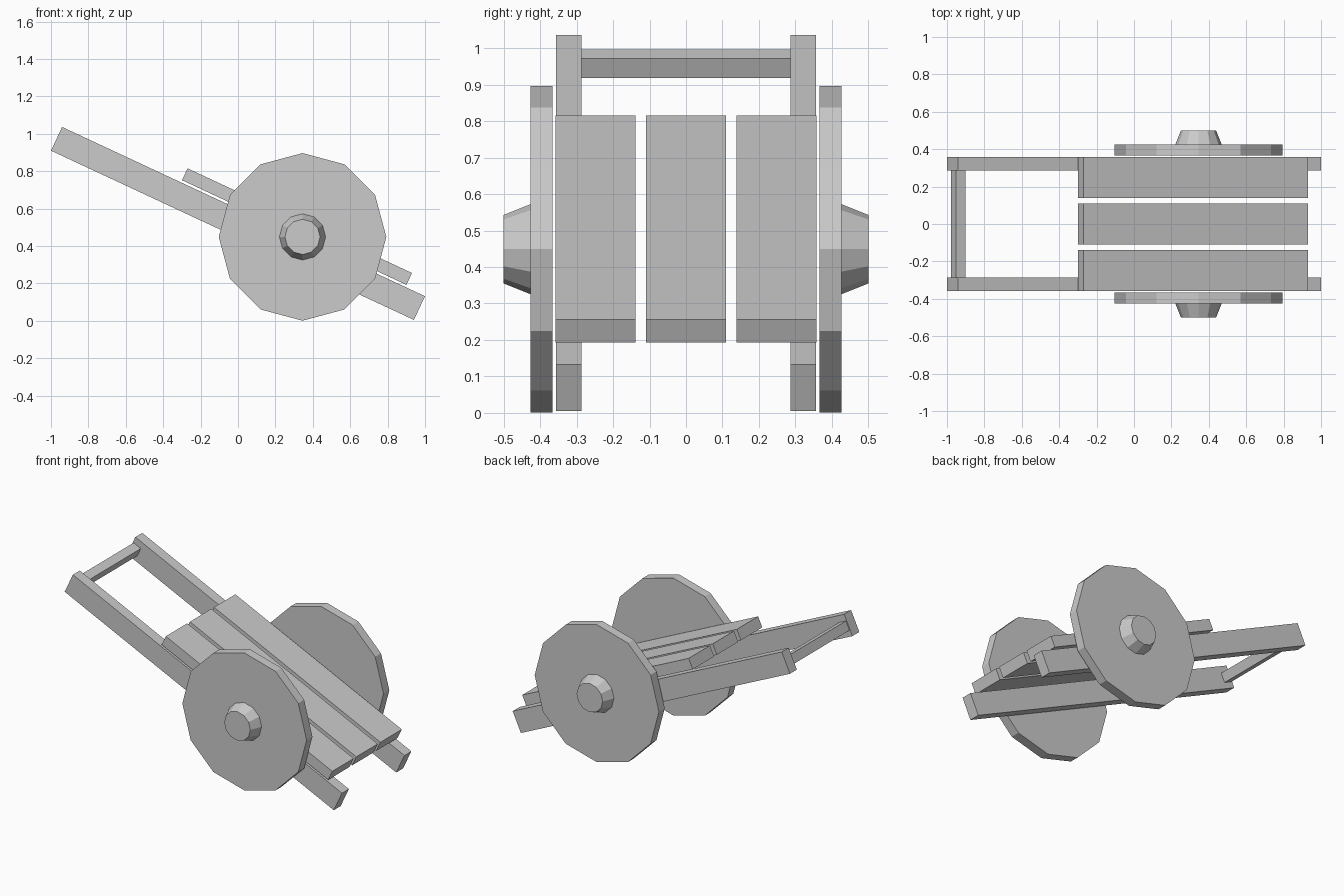
import bpy
from math import radians
from mathutils import Vector, Matrix

if "Cube" in bpy.data.objects:
    bpy.data.objects.remove(bpy.data.objects["Cube"])

TILT = Matrix.Rotation(radians(25), 4, 'Y')    # bed slopes down towards +x
ORIGIN = Vector((0, 0, 0.521))                 # middle of the shafts


def beam(name, along, y, up, size):
    """Box placed in the tilted frame of the cart bed."""
    bpy.ops.mesh.primitive_cube_add(size=1)
    ob = bpy.context.object
    ob.name = name
    ob.data.transform(Matrix.Diagonal((*size, 1)))
    ob.matrix_world = (Matrix.Translation(ORIGIN) @ TILT
                       @ Matrix.Translation((along, y, up)))
    return ob


def disc(name, side, y0, y1, r0, r1):
    """12-sided disc or cone about the wheel axis, from y0 out to y1."""
    bpy.ops.mesh.primitive_cone_add(
        vertices=12, radius1=r0, radius2=r1, depth=y1 - y0,
        location=(0.345, side * (y0 + y1) / 2, 0.449),
        rotation=(radians(-90 * side), 0, 0))
    bpy.context.object.name = name


for side, tag in ((-1, "front"), (1, "back")):
    # long shaft, wheel and tapered hub on each side
    beam(f"shaft_{tag}", 0, side * 0.3215, 0, (2.141, 0.071, 0.14))
    disc(f"wheel_{tag}", side, 0.366, 0.426, 0.448, 0.448)
    disc(f"hub_{tag}", side, 0.42, 0.5, 0.126, 0.094)

# three bed planks
for i, y in enumerate((-0.248, 0, 0.248)):
    beam(f"bed_plank_{i + 1}", 0.293, y, 0.118, (1.324, 0.22, 0.07))

# handle bar between the shafts
beam("handle_bar", -1.036, 0, -0.002, (0.057, 0.58, 0.06))
